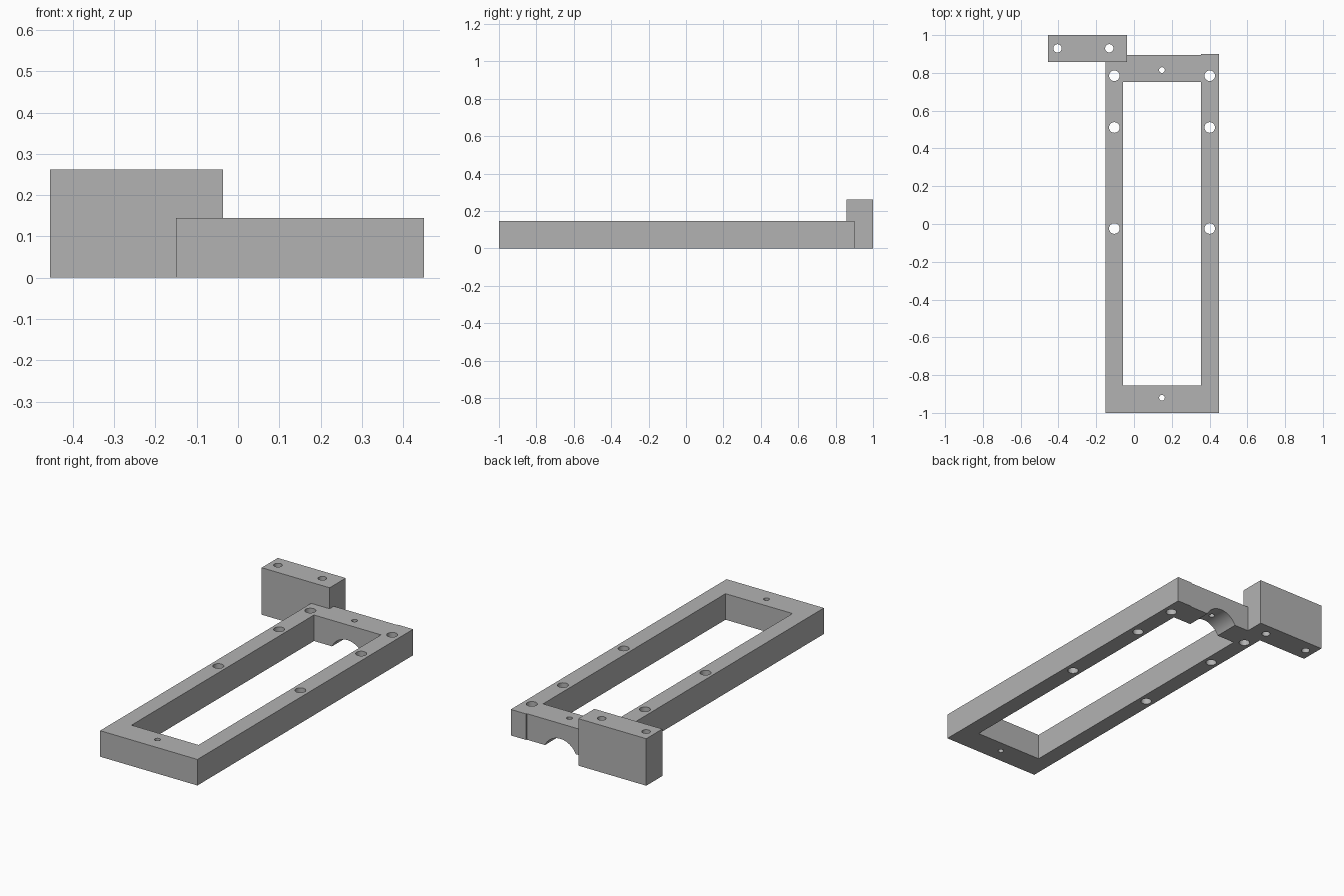
import bpy, bmesh, math

if "Cube" in bpy.data.objects:
    bpy.data.objects.remove(bpy.data.objects["Cube"])

grey = bpy.data.materials.new("plain grey")
grey.diffuse_color = (0.45, 0.45, 0.45, 1)
grey.use_nodes = True
grey.node_tree.nodes["Principled BSDF"].inputs["Base Color"].default_value = grey.diffuse_color


def prism(name, outline, z0, z1):
    """Extrude a closed xy outline from z0 to z1."""
    bm = bmesh.new()
    face = bm.faces.new([bm.verts.new((x, y, z0)) for x, y in outline])
    top = bmesh.ops.extrude_face_region(bm, geom=[face])["geom"]
    verts = [v for v in top if isinstance(v, bmesh.types.BMVert)]
    bmesh.ops.translate(bm, vec=(0, 0, z1 - z0), verts=verts)
    bmesh.ops.recalc_face_normals(bm, faces=bm.faces[:])
    mesh = bpy.data.meshes.new(name)
    bm.to_mesh(mesh)
    bm.free()
    mesh.materials.append(grey)
    obj = bpy.data.objects.new(name, mesh)
    bpy.context.collection.objects.link(obj)
    return obj


def rect(x0, x1, y0, y1):
    return [(x0, y0), (x1, y0), (x1, y1), (x0, y1)]


def circle(cx, cy, r, n=40):
    return [(cx + r * math.cos(2 * math.pi * i / n),
             cy + r * math.sin(2 * math.pi * i / n)) for i in range(n)]


def cut(obj, cutters):
    """Subtract the cutters, apply the result and remove them."""
    for c in cutters:
        c.hide_render = True
        m = obj.modifiers.new("cut", "BOOLEAN")
        m.operation, m.solver, m.object = "DIFFERENCE", "EXACT", c
    bpy.context.view_layer.objects.active = obj
    for m in list(obj.modifiers):
        bpy.ops.object.modifier_apply(modifier=m.name)
    for c in cutters:
        bpy.data.objects.remove(c)
    bpy.ops.object.select_all(action="DESELECT")
    obj.select_set(True)
    bpy.ops.object.shade_smooth_by_angle(angle=math.radians(30))


# Rectangular frame, right rail reaching slightly further back
frame = prism("frame", [(-0.15, -1), (0.45, -1), (0.45, 0.9), (0.355, 0.9),
                        (0.355, 0.895), (-0.15, 0.895)], 0, 0.145)
cutters = [prism("opening_cutter", rect(-0.058, 0.355, -0.855, 0.752), -0.1, 0.3)]

# Screw holes along both rails
for x in (-0.104, 0.401):
    for y in (0.785, 0.511, -0.024):
        cutters.append(prism("rail_hole_cutter", circle(x, y, 0.028), -0.1, 0.3))

# Small holes in the end bars
for y in (0.815, -0.92):
    cutters.append(prism("end_hole_cutter", circle(0.148, y, 0.015), -0.1, 0.3))

# Arched notch under the back bar
arch = prism("arch_cutter", circle(0.148, 0.04, 0.105, 64), -0.95, -0.7)
arch.rotation_euler = (math.radians(90), 0, 0)
arch.location.z = -0.085
cutters.append(arch)
cut(frame, cutters)

# Tall mounting block at the back left corner with two screw holes
block = prism("mounting_block", rect(-0.455, -0.036, 0.858, 1.0), 0, 0.262)
cut(block, [prism("block_hole_cutter", circle(x, 0.93, 0.022), -0.1, 0.4)
            for x in (-0.405, -0.131)])
